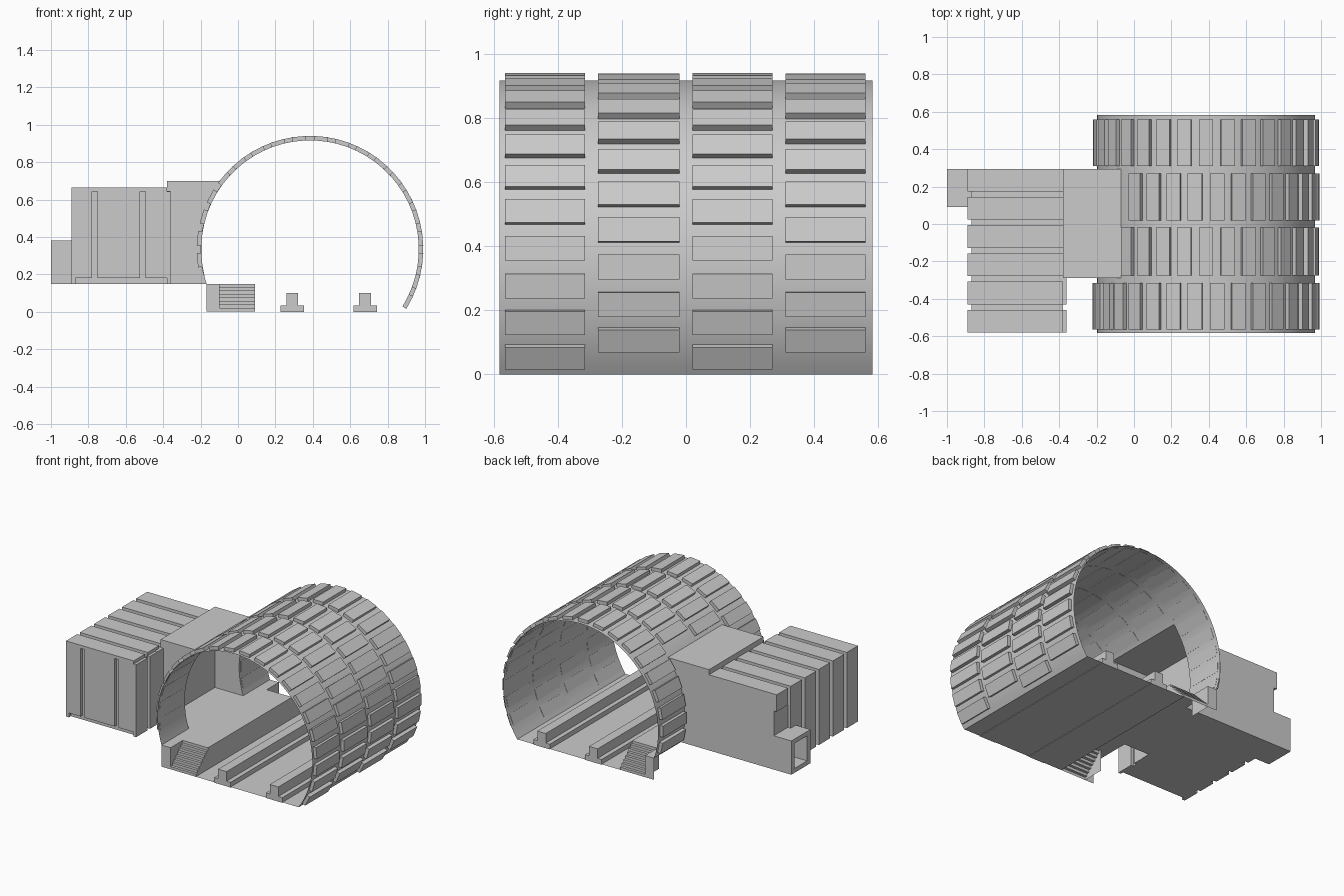
import bpy, math

if "Cube" in bpy.data.objects:
    bpy.data.objects.remove(bpy.data.objects["Cube"])

CX, CZ, R, RO = 0.385, 0.335, 0.583, 0.606
Y0, Y1 = -0.583, 0.583        # tunnel ends
W0, W1 = -0.29, 0.295         # side passage width
DECK, TOP = 0.15, 0.70


def mesh(name, verts, faces, smooth=False):
    me = bpy.data.meshes.new(name)
    me.from_pydata(verts, [], faces)
    me.update()
    ob = bpy.data.objects.new(name, me)
    bpy.context.collection.objects.link(ob)
    if smooth:
        for p in me.polygons:
            p.use_smooth = True
    return ob


BOX_FACES = [(0, 1, 3, 2), (4, 6, 7, 5), (0, 4, 5, 1), (2, 3, 7, 6), (0, 2, 6, 4), (1, 5, 7, 3)]


def boxes(name, items):
    """One object out of (x0, x1, y0, y1, z0, z1) boxes."""
    v, f = [], []
    for x0, x1, y0, y1, z0, z1 in items:
        b = len(v)
        v += [(x, y, z) for x in (x0, x1) for y in (y0, y1) for z in (z0, z1)]
        f += [tuple(b + i for i in q) for q in BOX_FACES]
    return mesh(name, v, f)


def polar(r, deg, y):
    a = math.radians(deg)
    return (CX + r * math.cos(a), y, CZ + r * math.sin(a))


# Tunnel lining, with an opening for the side passage
a_low = math.degrees(math.asin(-CZ / R))
a_cut = 180 - math.degrees(math.asin((TOP - CZ) / R))
a_end = 180 + math.degrees(math.asin((CZ - DECK) / R))
angles = [a_low + (a_cut - a_low) * i / 48 for i in range(48)]
angles += [a_cut + (a_end - a_cut) * i / 16 for i in range(17)]
ys = [Y0, W0, W1, Y1]
verts = [polar(R, a, y) for a in angles for y in ys]
faces = []
for i in range(len(angles) - 1):
    for j in range(3):
        if not (j == 1 and i >= 48):
            k = i * 4 + j
            faces.append((k, k + 1, k + 5, k + 4))
mesh("tunnel_lining", verts, faces, True)

# Staggered outer panels in four rows
rows = [(-0.565, -0.315), (-0.275, -0.02), (0.02, 0.27), (0.31, 0.56)]
verts, faces = [], []
for r, (ya, yb) in enumerate(rows):
    offset = 5.625 if r % 2 == 0 else 0
    for k in range(-4, 19):
        c = offset + 11.25 * k
        lo, hi = c - 3.65, c + 3.65
        limit = a_cut if r in (1, 2) else a_end
        if lo < a_low or hi > limit:
            continue
        b = len(verts)
        verts += [polar(q, a, y) for q in (R - 0.001, RO) for y in (ya, yb) for a in (lo, hi)]
        faces += [tuple(b + i for i in q) for q in BOX_FACES]
mesh("tunnel_panels", verts, faces)

# Track floor
xr = polar(R, a_low, 0)[0]
mesh("track_floor", [(0.09, Y0, 0.003), (xr, Y0, 0.003), (xr, Y1, 0.003), (0.09, Y1, 0.003)],
     [(0, 1, 2, 3)])

# Two beams with wide feet
for i, x in enumerate((0.29, 0.68)):
    boxes("track_beam_%d" % (i + 1), [(x - 0.062, x + 0.062, Y0, Y1, 0, 0.035),
                                      (x - 0.032, x + 0.032, Y0, Y1, 0.035, 0.10)])

# Platform deck with its end walls and inner wall
XL, XS, XW, D = -0.168, -0.10, 0.09, 0.15
z0 = 0.003


def quads(name, qs):
    return mesh(name, [p for q in qs for p in q],
                [tuple(range(4 * i, 4 * i + 4)) for i in range(len(qs))])


def flat(x0, x1, y0, y1, z):
    return [(x0, y0, z), (x1, y0, z), (x1, y1, z), (x0, y1, z)]


def wall_x(x, y0, y1, za, zb):
    return [(x, y0, za), (x, y1, za), (x, y1, zb), (x, y0, zb)]


def wall_y(y, x0, x1, za, zb):
    return [(x0, y, za), (x1, y, za), (x1, y, zb), (x0, y, zb)]


quads("platform", [flat(XL, XS, Y0, Y1, DECK), flat(XS, XW, Y0 + D, Y1 - D, DECK),
                   wall_x(XW, Y0 + D, Y1 - D, z0, DECK),
                   wall_y(Y0, XL, XS, z0, DECK), wall_y(Y1, XL, XS, z0, DECK),
                   wall_x(XS, Y0, Y0 + D, z0, DECK), wall_x(XS, Y1 - D, Y1, z0, DECK)])

# Stairs at both ends
N = 8
for name, ye, s in (("front_stairs", Y0, 1), ("back_stairs", Y1, -1)):
    qs = []
    for i in range(N):
        ya, yb = ye + s * D * i / N, ye + s * D * (i + 1) / N
        za, zb = z0 + (DECK - z0) * i / N, z0 + (DECK - z0) * (i + 1) / N
        qs += [wall_y(ya, XS, XW, za, zb), flat(XS, XW, ya, yb, zb), wall_x(XW, ya, yb, z0, zb)]
    quads(name, qs)

# Side passage: walls follow the tunnel curve
XB = -0.38
arc = [polar(R, a, 0) for a in angles[48:]]
prof = [(XB, DECK), (XB, TOP)] + [(p[0], p[2]) for p in arc]
n = len(prof)
verts = [(x, y, z) for y in (W0, W1) for x, z in prof]
faces = [tuple(range(n)), tuple(reversed(range(n, 2 * n))),
         (0, n, n + 1, 1), (1, n + 1, n + 2, 2), (0, n - 1, 2 * n - 1, n)]
mesh("side_passage", verts, faces)

# Station building core
BX0, BX1, BY0, BY1, BT = -0.89, -0.38, -0.58, 0.295, 0.665
T = 0.022
boxes("building_core", [(BX0 + T, BX1, BY0 + T, BY1, DECK, BT - T)])

# Raised cladding, split by grooves
G = 0.03
pitch = (BY1 - BY0 + G) / 6
roof, left, right = [], [], []
for i in range(6):
    ya = BY0 + i * pitch
    yb = ya + pitch - G
    roof.append((BX0, BX1, ya, yb, BT - T, BT))
    left.append((BX0, BX0 + T, ya, yb, 0.55 if i == 5 else DECK, BT - T))
    if i < 2:
        right.append((BX1, BX1 + 0.018, ya, yb, DECK, BT - T))
boxes("roof_cladding", roof)
boxes("left_cladding", left)
boxes("right_cladding", right)
boxes("front_cladding", [(a, b, BY0, BY0 + T, 0.18, BT - T)
                         for a, b in ((BX0 + T, -0.78), (-0.75, -0.525), (-0.495, BX1))])
boxes("corner_pier", [(BX1, -0.36, -0.35, W0, DECK, 0.645)])

# Small doorway frame on the left
X0, X1 = -1.0, BX0 + T
boxes("doorway_frame", [(X0, X1, 0.09, BY1, DECK, 0.18), (X0, X1, 0.09, BY1, 0.35, 0.38),
                        (X0, X1, 0.09, 0.125, 0.18, 0.35), (X0, X1, 0.26, BY1, 0.18, 0.35)])
